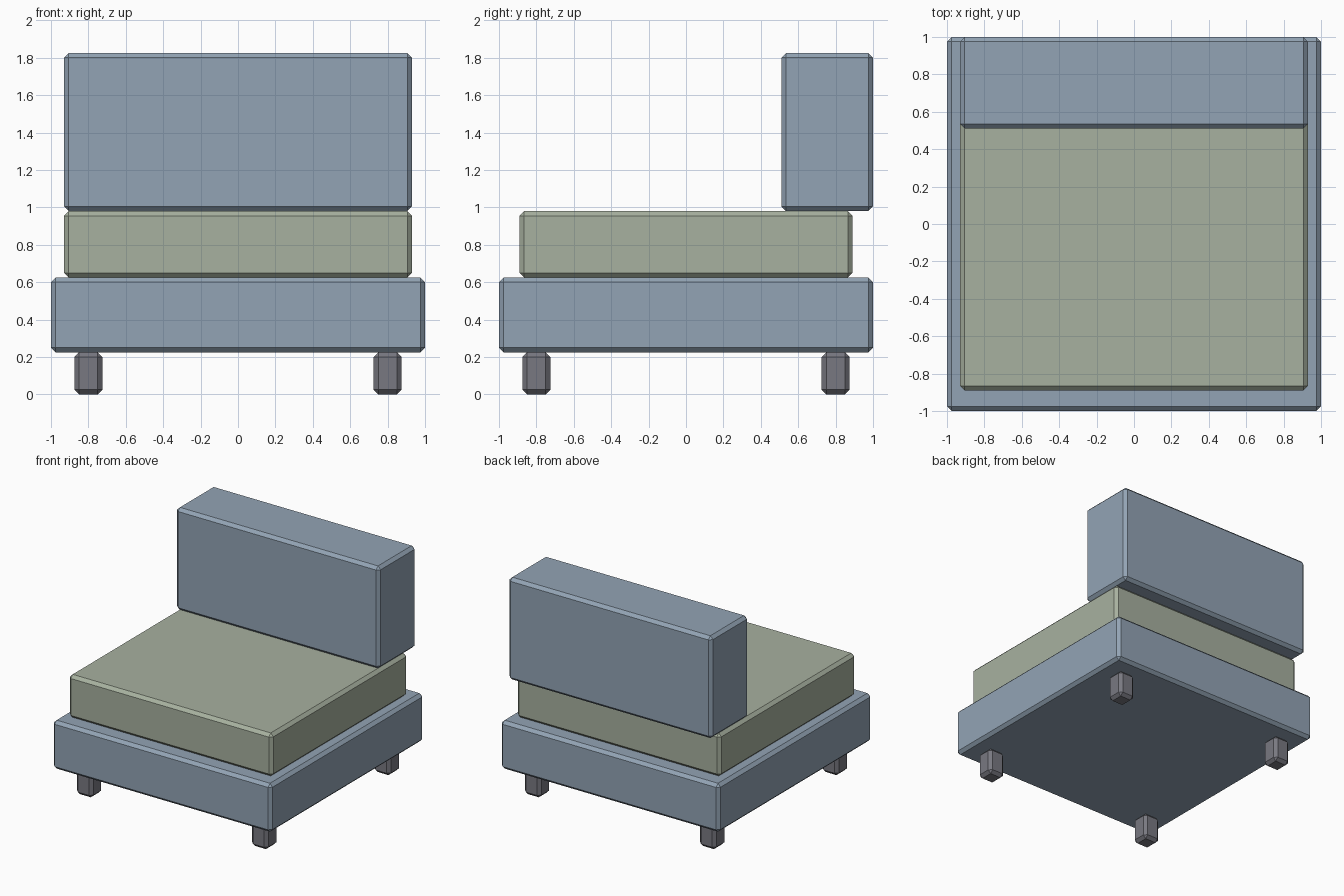
import bpy
import bmesh

if "Cube" in bpy.data.objects:
    bpy.data.objects.remove(bpy.data.objects["Cube"])


def material(name, rgb):
    mat = bpy.data.materials.new(name)
    mat.diffuse_color = (*rgb, 1)
    mat.use_nodes = True
    mat.node_tree.nodes["Principled BSDF"].inputs["Base Color"].default_value = mat.diffuse_color
    return mat


def block(name, lo, hi, mat, chamfer=0.025):
    """Box between two corners with every edge chamfered."""
    bm = bmesh.new()
    bmesh.ops.create_cube(bm, size=1)
    for v in bm.verts:
        v.co = [a if c < 0 else b for c, a, b in zip(v.co, lo, hi)]
    bmesh.ops.bevel(bm, geom=bm.edges[:], offset=chamfer, segments=1,
                    affect='EDGES', clamp_overlap=True)
    mesh = bpy.data.meshes.new(name)
    bm.to_mesh(mesh)
    bm.free()
    mesh.materials.append(mat)
    obj = bpy.data.objects.new(name, mesh)
    bpy.context.collection.objects.link(obj)
    return obj


blue = material("blue_fabric", (0.29, 0.37, 0.46))
green = material("green_fabric", (0.39, 0.44, 0.35))
dark = material("dark_leg", (0.19, 0.19, 0.22))

# Base, seat cushion and back cushion
block("base", (-1, -1, 0.225), (1, 1, 0.625), blue)
block("seat_cushion", (-0.93, -0.89, 0.625), (0.93, 0.89, 0.98), green)
block("back_cushion", (-0.93, 0.51, 0.98), (0.93, 1, 1.825), blue)

# Four legs at the corners
for side, x in (("left", -0.8), ("right", 0.8)):
    for end, y in (("front", -0.8), ("back", 0.8)):
        block(f"{end}_{side}_leg", (x - 0.075, y - 0.075, 0),
              (x + 0.075, y + 0.075, 0.225), dark)
